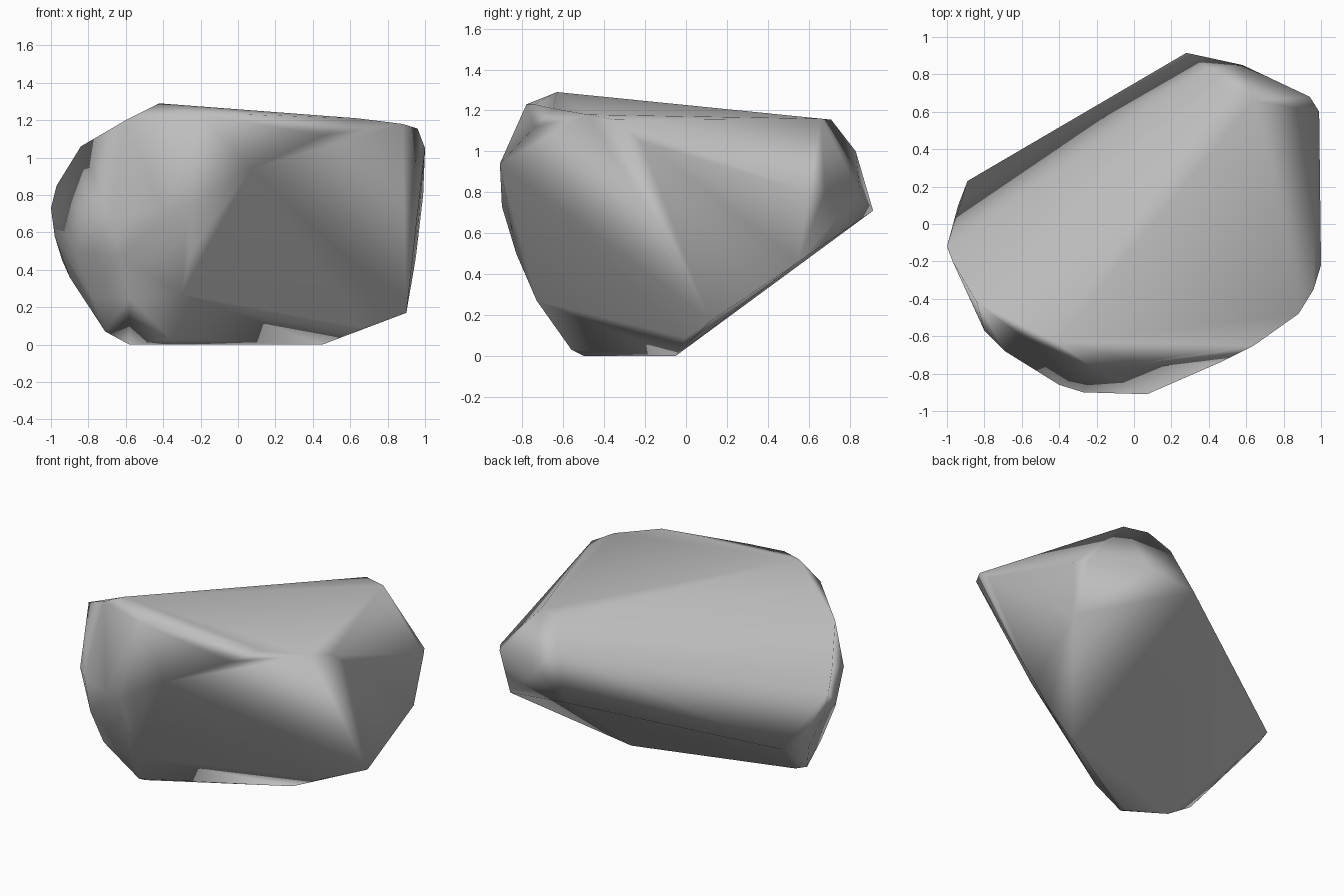
import bpy, bmesh

if "Cube" in bpy.data.objects:
    bpy.data.objects.remove(bpy.data.objects["Cube"])

# Corner points of the chipped boulder, grouped by region
base = [(.45, -.05, 0), (-.58, -.36, 0), (-.35, -.5, 0), (-.36, -.56, .03),
        (-.71, -.3, .07), (.66, 0, .09), (.9, .12, .17)]
front = [(-.35, -.63, .15), (-.3, -.73, .27), (-.25, -.83, .5), (-.27, -.9, .73),
         (.07, -.91, .94), (.2, -.82, 1.02), (-.58, -.63, .25), (-.63, -.7, .47),
         (-.4, -.86, .72)]
left = [(-.78, -.35, .25), (-.9, -.05, .36), (-.87, -.38, .5), (-.98, -.1, .58),
        (-1, -.12, .73), (-.97, -.2, .85), (-.8, -.57, .68), (-.69, -.68, .68),
        (-.84, -.42, 1.06), (-.89, .23, .44), (-.94, .1, .45)]
top = [(-.42, -.63, 1.29), (-.6, -.6, 1.2), (-.2, -.78, 1.23), (.05, -.74, 1.23),
       (.46, -.74, 1.12), (.64, -.65, 1.21), (.88, -.48, 1.18), (.96, -.35, 1.155),
       (.48, .71, 1.155), (.64, .66, 1.16)]
back = [(.28, .915, .71), (.4, .83, 1.0), (.58, .85, .8),
        (.85, .72, .8), (.94, .68, .8), (.99, .6, .8), (.95, .55, .46)]
right = [(1, -.22, 1.05)]

# Wrap the points in a convex skin and merge nearly flat triangles into facets
bm = bmesh.new()
for p in base + front + left + top + back + right:
    bm.verts.new(p)
bmesh.ops.convex_hull(bm, input=bm.verts[:])
loose = [v for v in bm.verts if not v.link_faces]
bmesh.ops.delete(bm, geom=loose, context='VERTS')
bmesh.ops.dissolve_limit(bm, angle_limit=0.05, verts=bm.verts[:], edges=bm.edges[:])
bmesh.ops.recalc_face_normals(bm, faces=bm.faces[:])
for f in bm.faces:
    f.smooth = True

mesh = bpy.data.meshes.new("boulder")
bm.to_mesh(mesh)
bm.free()
rock = bpy.data.objects.new("boulder", mesh)
bpy.context.collection.objects.link(rock)

# Smooth shading that keeps the broad facets flat
wn = rock.modifiers.new("facet_shading", 'WEIGHTED_NORMAL')
wn.weight = 55

# Plain stone grey
stone = bpy.data.materials.new("stone grey")
stone.diffuse_color = (0.52, 0.52, 0.52, 1)
stone.use_nodes = True
stone.node_tree.nodes["Principled BSDF"].inputs["Base Color"].default_value = stone.diffuse_color
mesh.materials.append(stone)
